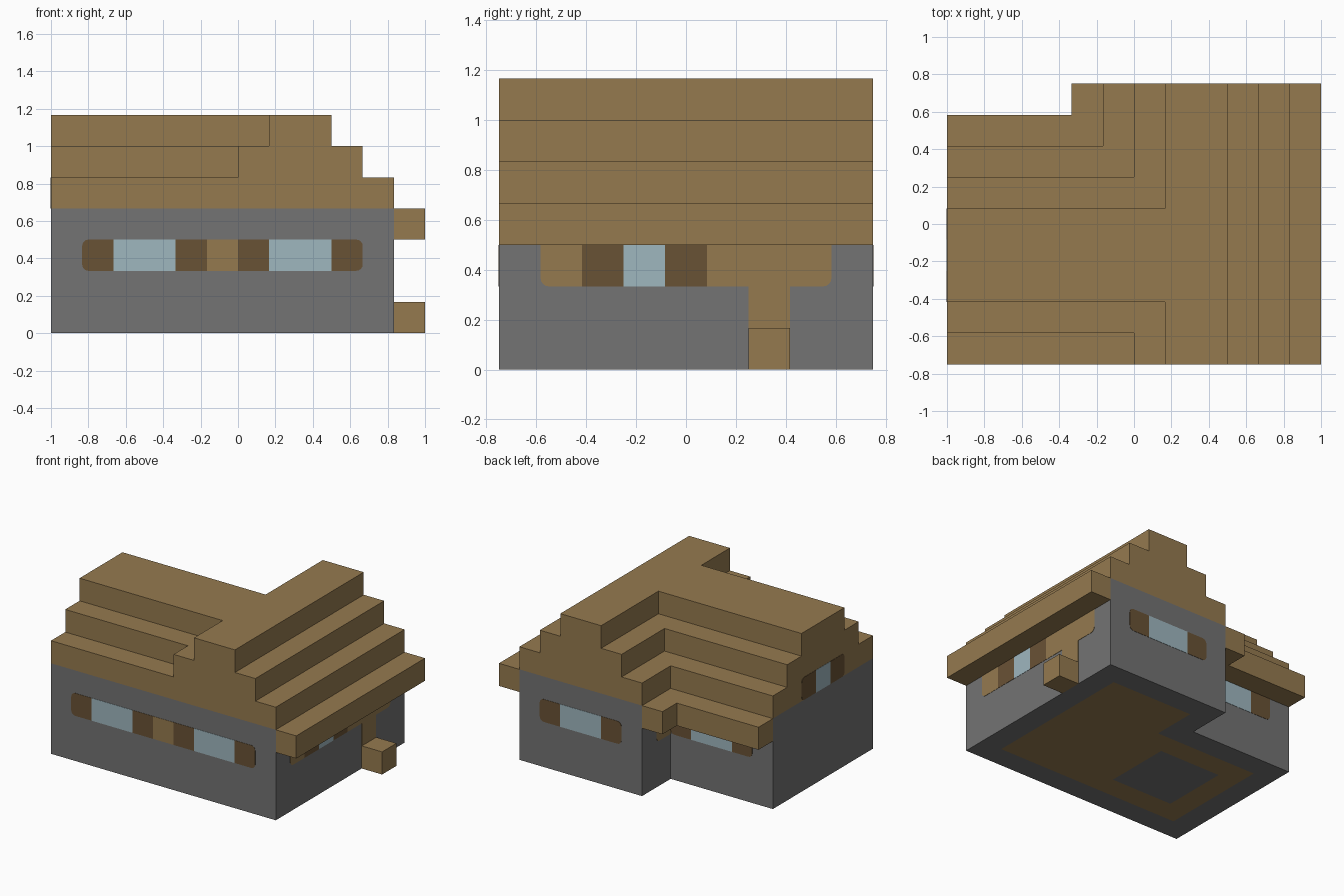
import bpy, bmesh, math
from mathutils import Vector

if "Cube" in bpy.data.objects:
    bpy.data.objects.remove(bpy.data.objects["Cube"], do_unlink=True)

U = 1 / 6                      # one block
THIN = 0.012                   # plate thickness in blocks
TOP, BACK = 12, 9              # block counts along x and y


def material(name, rgb):
    m = bpy.data.materials.new(name)
    m.use_nodes = True
    linear = [((c / 255 + 0.055) / 1.055) ** 2.4 for c in rgb]
    m.diffuse_color = (*linear, 1)
    m.node_tree.nodes["Principled BSDF"].inputs["Base Color"].default_value = (*linear, 1)
    return m


STONE = material("grey stone", (115, 115, 115))
WOOD = material("brown wood", (149, 122, 79))
DARK = material("dark wood", (105, 82, 53))
GLASS = material("pale blue glass", (159, 183, 191))


def world(p):
    """Block coordinates to model coordinates."""
    return Vector(((p[0] - TOP / 2) * U, (p[1] - BACK / 2) * U, p[2] * U))


def prism(name, outline, sweep, *mats, edit=None):
    """Extrude a flat outline along a sweep, both in block units."""
    bm = bmesh.new()
    base = bm.faces.new([bm.verts.new(world(p)) for p in outline])
    grown = bmesh.ops.extrude_face_region(bm, geom=[base], use_keep_orig=True)
    moved = [g for g in grown["geom"] if isinstance(g, bmesh.types.BMVert)]
    bmesh.ops.translate(bm, verts=moved, vec=Vector(sweep) * U)
    bmesh.ops.recalc_face_normals(bm, faces=bm.faces)
    if edit:
        edit(bm)
    mesh = bpy.data.meshes.new(name)
    bm.to_mesh(mesh)
    bm.free()
    for m in mats:
        mesh.materials.append(m)
    ob = bpy.data.objects.new(name, mesh)
    bpy.context.collection.objects.link(ob)
    return ob


def wings(y0, y1, x0, x1, z):
    """Footprint of the long wing crossed by the deep wing."""
    pts = [(0, y0), (x0, y0), (x0, 0), (x1, 0), (x1, BACK), (x0, BACK), (x0, y1), (0, y1)]
    return [(x, y, z) for x, y in dict.fromkeys(pts)]


def paint_floor(bm):
    """Cut the underside on block lines and colour the inner floor."""
    bmesh.ops.connect_verts_concave(bm, faces=bm.faces[:])
    cuts = [((i, 0, 0), (1, 0, 0)) for i in (1, 2, 5, 6, 10)]
    cuts += [((0, j, 0), (0, 1, 0)) for j in (1, 2, 5, 6, 8)]
    for co, no in cuts:
        bmesh.ops.bisect_plane(bm, geom=bm.verts[:] + bm.edges[:] + bm.faces[:],
                               plane_co=world(co), plane_no=no, dist=1e-5)
    for f in bm.faces:
        c = f.calc_center_median()
        i, j = c.x / U + TOP / 2, c.y / U + BACK / 2
        inside = 1 < i < 10 and 1 < j < (8 if i > 6 else 6)
        hearth = 2 < i < 5 and 2 < j < 5
        if abs(c.z) < 1e-4 and inside and not hearth:
            f.material_index = 1


# Walls and the three stepped roof courses
prism("walls", wings(0, 7, 5, 11, 0), (0, 0, 4), STONE, WOOD, edit=paint_floor)
for n in range(3):
    prism(f"roof_course_{n + 1}", wings(n, 7 - n, 5 + n, 11 - n, 4 + n), (0, 0, 1), WOOD)

# Overhanging eaves and the door step
prism("side_eave", [(11, 0, 3), (12, 0, 3), (12, 9, 3), (11, 9, 3)], (0, 0, 1), WOOD)
prism("back_eave", [(0, 7, 3), (5, 7, 3), (5, 9, 3), (4, 9, 3), (4, 8, 3), (0, 8, 3)],
      (0, 0, 1), WOOD)
prism("door_step", [(11, 6, 0), (12, 6, 0), (12, 7, 0), (11, 7, 0)], (0, 0, 1), WOOD)


def panel(name, axis, plane, side, s0, s1, z0, z1, mat, round_start=False, round_end=False):
    """Thin plate on a wall; axis is the direction the plate runs along."""
    r, outline = 0.2, []
    corners = [(s0, z0, 180, round_start), (s1, z0, 270, round_end),
               (s1, z1, 0, round_end), (s0, z1, 90, round_start)]
    for s, z, start, rounded in corners:
        if not rounded:
            outline.append((s, z))
            continue
        cs, cz = (s + r if s == s0 else s - r), (z + r if z == z0 else z - r)
        for k in range(5):
            a = math.radians(start + k * 22.5)
            outline.append((cs + r * math.cos(a), cz + r * math.sin(a)))
    if axis == "x":
        prism(name, [(s, plane, z) for s, z in outline], (0, side * THIN, 0), mat)
    else:
        prism(name, [(plane, s, z) for s, z in outline], (side * THIN, 0, 0), mat)


def band(name, axis, plane, side, start, z0, z1, parts):
    """Row of shutters, glass and boards with rounded outer ends."""
    label = {DARK: "shutter", GLASS: "glass", WOOD: "board"}
    for n, (width, mat) in enumerate(parts):
        panel(f"{name}_{label[mat]}_{n + 1}", axis, plane, side, start, start + width,
              z0, z1, mat, n == 0, n == len(parts) - 1)
        start += width


# Window bands; those under an eave run up into it
window = [(1, DARK), (2, GLASS), (1, DARK)]
narrow = [(1, DARK), (1, GLASS), (1, DARK)]
TUCK = 3.3
band("front_window", "x", 0, -1, 1, 2, 3, window + [(1, WOOD)] + window)
band("deep_wing_back_window", "x", 9, 1, 6, 2, 3, window)
band("long_wing_back_window", "x", 7, 1, 1, 2, TUCK, window)
band("gable_window", "y", 0, -1, 2, 4, 5, narrow)
band("door_side_window", "y", 11, 1, 1, 2, TUCK, [(1, WOOD)] + narrow + [(3, WOOD)])

# Door and the corner board beside the inner corner
panel("door", "y", 11, 1, 6, 7, 0, 2, WOOD)
panel("inner_corner_board", "y", 5, -1, 7, 8, 2, TUCK, WOOD, round_end=True)
